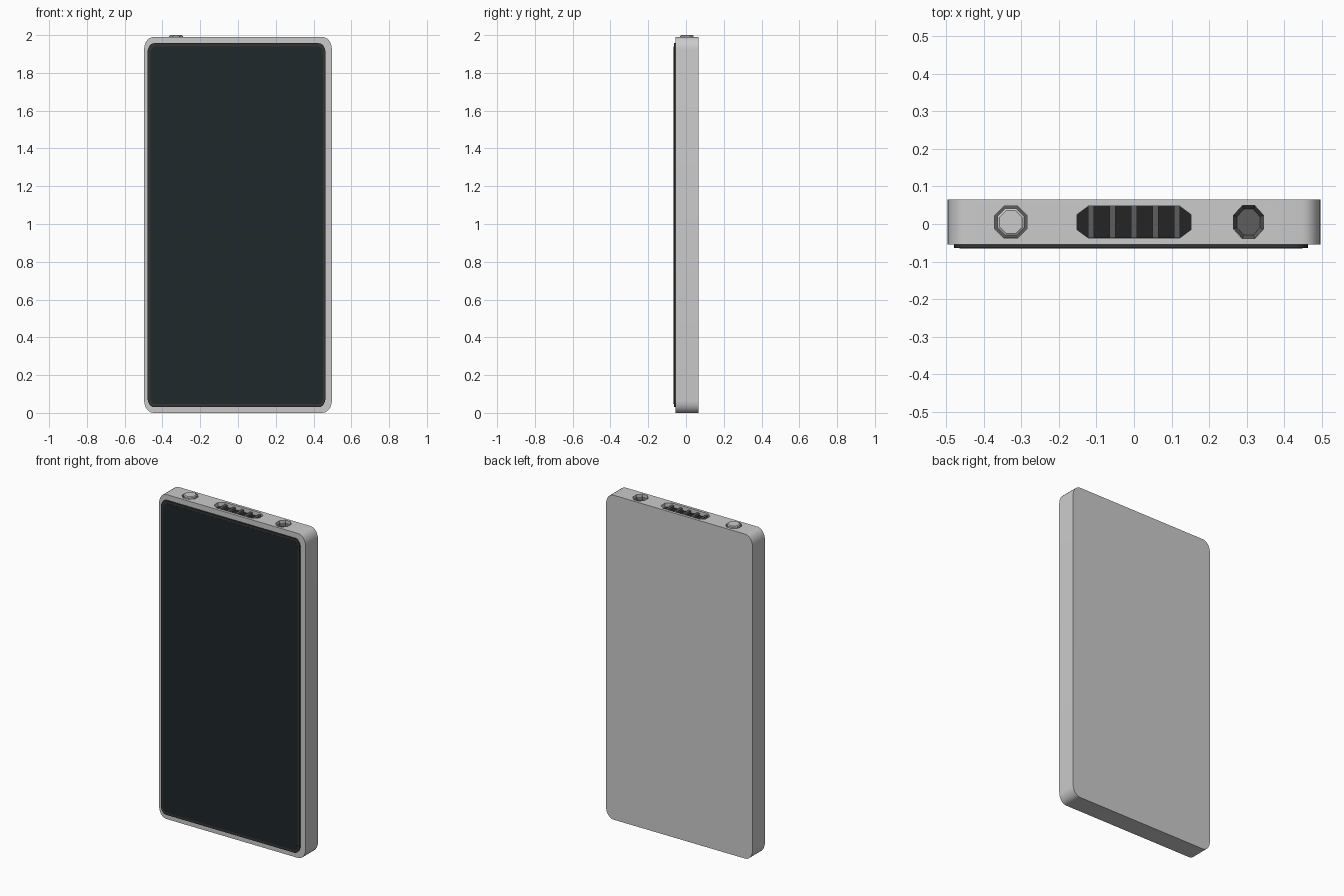
import bpy, bmesh
from math import pi, sin, cos

if "Cube" in bpy.data.objects:
    bpy.data.objects.remove(bpy.data.objects["Cube"])

YC = 0.005      # middle of the case thickness
TOP = 1.99      # top face of the case


def material(name, rgb):
    m = bpy.data.materials.new(name)
    m.diffuse_color = (*rgb, 1)
    m.use_nodes = True
    m.node_tree.nodes["Principled BSDF"].inputs["Base Color"].default_value = m.diffuse_color
    return m


BLACK = material("black", (0.018, 0.018, 0.018))
DARK = material("dark_grey", (0.035, 0.033, 0.033))
GLASS = material("glass", (0.013, 0.021, 0.024))
METAL = material("metal", (0.11, 0.11, 0.11))


def prism(name, loop, offset, mat=None, inset=0.0, depth=0.0):
    """Extrude a closed loop by an offset vector into a solid; optionally sink an inset end face."""
    bm = bmesh.new()
    face = bm.faces.new([bm.verts.new(p) for p in loop])
    ext = bmesh.ops.extrude_face_region(bm, geom=[face], use_keep_orig=True)
    moved = [e for e in ext["geom"] if isinstance(e, bmesh.types.BMVert)]
    bmesh.ops.translate(bm, verts=moved, vec=offset)
    bmesh.ops.recalc_face_normals(bm, faces=bm.faces)
    if inset:
        end = [f for f in bm.faces if all(v in moved for v in f.verts)]
        bmesh.ops.inset_region(bm, faces=end, thickness=inset, depth=depth)
    mesh = bpy.data.meshes.new(name)
    bm.to_mesh(mesh)
    bm.free()
    ob = bpy.data.objects.new(name, mesh)
    bpy.context.collection.objects.link(ob)
    if mat:
        mesh.materials.append(mat)
    return ob


def rounded(x0, x1, z0, z1, rx, rz, y, seg=6):
    """Rounded rectangle in the xz plane."""
    pts = []
    for q, (cx, cz) in enumerate([(x1 - rx, z1 - rz), (x0 + rx, z1 - rz),
                                  (x0 + rx, z0 + rz), (x1 - rx, z0 + rz)]):
        for i in range(seg + 1):
            a = (q + i / seg) * pi / 2
            pts.append((cx + rx * cos(a), y, cz + rz * sin(a)))
    return pts


def octagon(x, rx, ry, z):
    """Flat-sided octagon in the xy plane; rx, ry reach its flats."""
    k = 1 / cos(pi / 8)
    return [(x + rx * k * cos((i + .5) * pi / 4), YC + ry * k * sin((i + .5) * pi / 4), z)
            for i in range(8)]


def slot(z, grow=0.0):
    """Connector opening: a long bar with chamfered corners."""
    hx, hy, c, e = 0.152 + grow, 0.043 + grow, 0.121, 0.02
    return [(hx, -e + YC, z), (hx, e + YC, z), (c, hy + YC, z), (-c, hy + YC, z),
            (-hx, e + YC, z), (-hx, -e + YC, z), (-c, -hy + YC, z), (c, -hy + YC, z)]


def cut(target, cutter):
    mod = target.modifiers.new("cut", "BOOLEAN")
    mod.operation, mod.object, mod.solver = "DIFFERENCE", cutter, "EXACT"
    bpy.context.view_layer.objects.active = target
    bpy.ops.object.modifier_apply(modifier=mod.name)
    bpy.data.objects.remove(cutter)


# case with openings along the top edge
case = prism("case", rounded(-0.497, 0.497, 0, TOP, 0.05, 0.065, -0.055), (0, 0.12, 0))
BX, JX = -0.328, 0.305
cut(case, prism("button_cutter", octagon(BX, 0.043, 0.043, TOP - 0.02), (0, 0, 0.1)))
cut(case, prism("port_cutter", slot(TOP - 0.03), (0, 0, 0.1)))
cut(case, prism("jack_cutter", octagon(JX, 0.04, 0.044, TOP - 0.04), (0, 0, 0.1)))
bpy.ops.object.select_all(action="DESELECT")
case.select_set(True)
bpy.context.view_layer.objects.active = case
bpy.ops.object.shade_smooth_by_angle(angle=pi / 6)

# screen: bezel and glass
prism("screen_bezel", rounded(-0.479, 0.463, 0.03, 1.957, 0.035, 0.05, -0.05), (0, -0.014, 0), DARK)
prism("screen_glass", rounded(-0.464, 0.448, 0.046, 1.941, 0.027, 0.04, -0.06), (0, -0.005, 0), GLASS)

# power button in a dark recess
prism("button_recess_floor", octagon(BX, 0.0428, 0.0428, TOP - 0.02), (0, 0, 0.004), METAL)
prism("power_button", octagon(BX, 0.036, 0.036, TOP - 0.018), (0, 0, 0.024), None, 0.006, 0.004)

# connector floor and contact pins
prism("port_floor", slot(TOP - 0.03, -0.0002), (0, 0, 0.004), BLACK)
for i in range(-2, 3):
    x = i * 0.057
    h = 0.0425
    prism("port_pin", [(x - 0.008, YC - h, TOP - 0.027), (x + 0.008, YC - h, TOP - 0.027),
                       (x + 0.008, YC + h, TOP - 0.027), (x - 0.008, YC + h, TOP - 0.027)],
          (0, 0, 0.015), METAL)

# headphone jack lining with a sunken centre
prism("jack_lining", octagon(JX, 0.0398, 0.0438, TOP - 0.04), (0, 0, 0.025), METAL, 0.01, -0.018)
